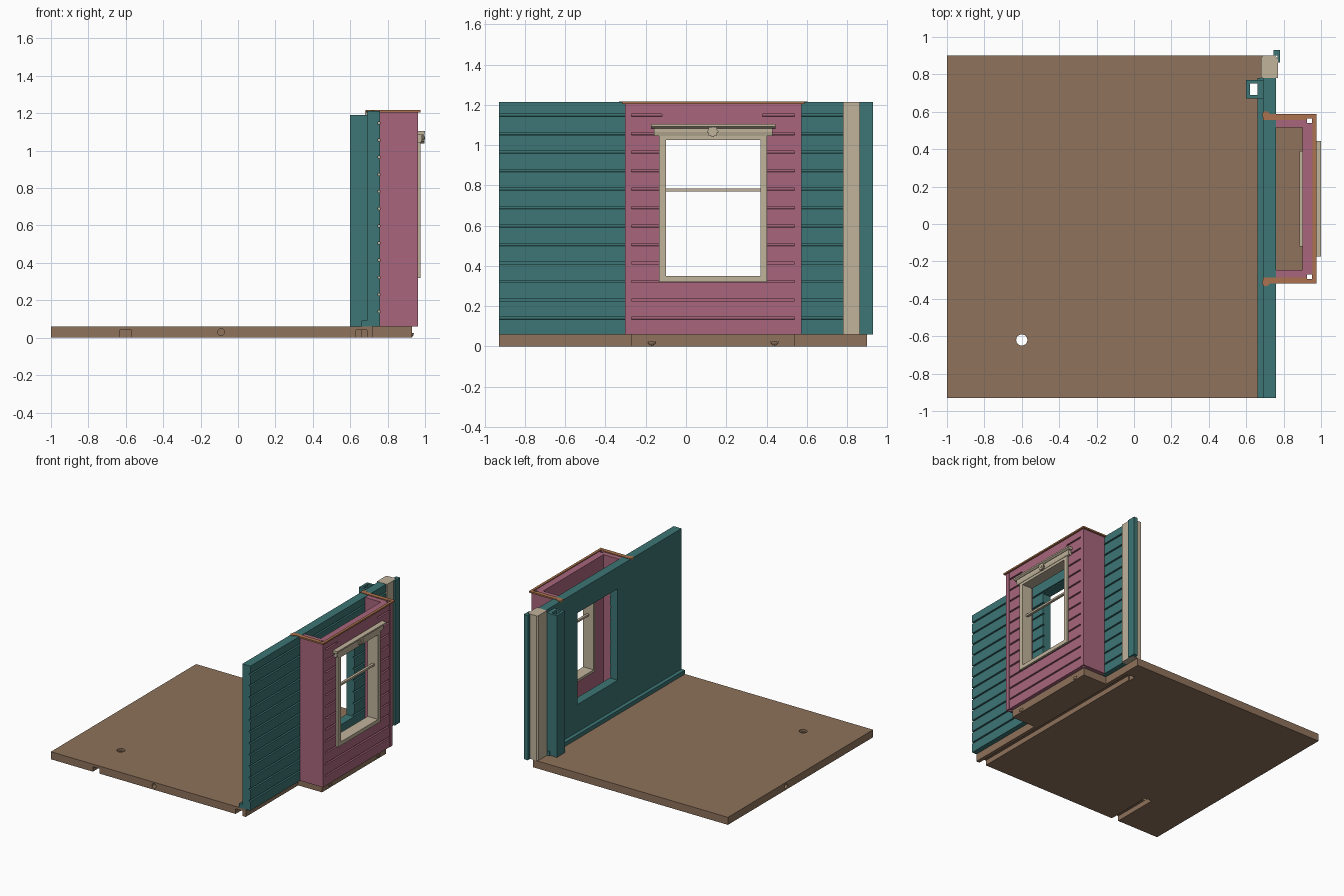
import bpy, bmesh, math
from mathutils import Matrix, Vector

if "Cube" in bpy.data.objects:
    bpy.data.objects.remove(bpy.data.objects["Cube"])


def material(name, rgb):
    m = bpy.data.materials.new(name)
    lin = [(c / 255 / 12.92 if c < 10 else ((c / 255 + 0.055) / 1.055) ** 2.4) for c in rgb]
    m.diffuse_color = (*lin, 1)
    m.use_nodes = True
    m.node_tree.nodes["Principled BSDF"].inputs["Base Color"].default_value = m.diffuse_color
    return m


BROWN = material("floor brown", (142, 114, 91))
TEAL = material("teal paint", (61, 117, 117))
PINK = material("rose paint", (168, 102, 124))
BEIGE = material("cream trim", (192, 179, 155))
ORANGE = material("copper brown", (172, 114, 78))


def finish(name, bm, mat):
    bmesh.ops.recalc_face_normals(bm, faces=bm.faces)
    me = bpy.data.meshes.new(name)
    bm.to_mesh(me)
    bm.free()
    ob = bpy.data.objects.new(name, me)
    bpy.context.collection.objects.link(ob)
    if mat:
        me.materials.append(mat)
    return ob


def add_box(bm, x0, x1, y0, y1, z0, z1):
    mat = Matrix.Translation(((x0 + x1) / 2, (y0 + y1) / 2, (z0 + z1) / 2)) @ \
        Matrix.Diagonal((x1 - x0, y1 - y0, z1 - z0, 1))
    bmesh.ops.create_cube(bm, size=1, matrix=mat)


def boxes(name, mat, *dims):
    bm = bmesh.new()
    for d in dims:
        add_box(bm, *d)
    return finish(name, bm, mat)


def cylinder(name, mat, center, r, length, axis, n=24):
    bm = bmesh.new()
    rot = Vector((0, 0, 1)).rotation_difference(Vector(axis)).to_matrix().to_4x4()
    bmesh.ops.create_cone(bm, cap_ends=True, segments=n, radius1=r, radius2=r,
                          depth=length, matrix=Matrix.Translation(center) @ rot)
    return finish(name, bm, mat)


def prism(name, mat, pts, axis, a, b):
    """Extrude a closed profile: axis 'y' takes (x, z) points, 'z' takes (x, y)."""
    bm = bmesh.new()
    vs = [bm.verts.new((p, a, q) if axis == 'y' else (p, q, a)) for p, q in pts]
    f = bm.faces.new(vs)
    ext = bmesh.ops.extrude_face_region(bm, geom=[f])
    d = (0, b - a, 0) if axis == 'y' else (0, 0, b - a)
    bmesh.ops.translate(bm, vec=d, verts=[v for v in ext['geom'] if isinstance(v, bmesh.types.BMVert)])
    return finish(name, bm, mat)


def cut(ob, *cutters):
    for c in cutters:
        m = ob.modifiers.new("cut", 'BOOLEAN')
        m.operation, m.solver, m.object = 'DIFFERENCE', 'EXACT', c
        c.hide_render = True
        c.hide_viewport = True


def siding(x_in, x_out, z0, z1):
    """Wall section with a groove under every board on the outer face."""
    pts = [(x_in, z0), (x_out, z0)]
    for i in range(12):
        z = 0.14 + i * 0.0917
        pts += [(x_out, z - 0.007), (x_out - 0.012, z - 0.005), (x_out - 0.012, z + 0.005), (x_out, z + 0.005)]
    return pts + [(x_out, z1), (x_in, z1)]


# Floor slab with underside channels, peg holes and post socket
floor = boxes("floor", BROWN, (-1, 0.72, -0.93, 0.9, 0, 0.06))
cut(floor,
    boxes("long_channel_cutter", None, (0.63, 0.69, -1, 0.74, -0.1, 0.04)),
    boxes("short_channel_cutter", None, (-0.63, -0.57, -1, -0.55, -0.1, 0.04)),
    boxes("socket_cutter", None, (0.62, 0.66, 0.69, 0.75, -0.1, 0.1)),
    cylinder("floor_hole_cutter", None, (-0.6, -0.62, 0), 0.03, 0.3, (0, 0, 1)),
    cylinder("front_hole_cutter", None, (-0.09, -0.93, 0.03), 0.018, 0.1, (0, 1, 0)),
    cylinder("side_hole_cutter", None, (-1, 0.17, 0.03), 0.018, 0.1, (1, 0, 0)))

# Bay floor with two small pegs
boxes("bay_floor", BROWN, (0.72, 0.93, -0.27, 0.54, 0, 0.06))
for y in (-0.17, 0.44):
    bm = bmesh.new()
    bmesh.ops.create_uvsphere(bm, u_segments=12, v_segments=6, radius=0.02,
                              matrix=Matrix.Translation((0.93, y, 0.025)) @ Matrix.Diagonal((0.5, 1, 1, 1)))
    bmesh.ops.bisect_plane(bm, geom=bm.verts[:] + bm.edges[:] + bm.faces[:],
                           plane_co=(0, 0, 0.025), plane_no=(0, 0, 1), clear_outer=True)
    bmesh.ops.holes_fill(bm, edges=bm.edges)
    finish("bay_peg", bm, BROWN)

# Main wall with grooved siding and an inner opening
wall = prism("main_wall", TEAL, siding(0.69, 0.76, 0.06, 1.213), 'y', -0.93, 0.78)
cut(wall, boxes("wall_opening_cutter", None, (0.5, 0.85, -0.125, 0.38, 0.31, 1.04)))
boxes("baseboard", TEAL, (0.66, 0.69, -0.93, 0.78, 0.06, 0.092))

# Hollow inner post
post = boxes("inner_post", TEAL, (0.60, 0.69, 0.67, 0.77, 0.06, 1.19))
cut(post, boxes("post_core_cutter", None, (0.62, 0.66, 0.69, 0.75, 0, 1.3)))

# Cream corner post and the return strip behind it
prism("corner_post", BEIGE, [(0.68, 0.78), (0.77, 0.78), (0.77, 0.88), (0.755, 0.9),
                             (0.69, 0.9), (0.68, 0.89)], 'z', 0.06, 1.215)
prism("corner_strip", TEAL, [(0.766, 0.863), (0.78, 0.863), (0.78, 0.93), (0.745, 0.93),
                             (0.745, 0.902), (0.766, 0.902)], 'z', 0.06, 1.215)

# Bay front wall with siding and window opening
bay = prism("bay_front", PINK, siding(0.90, 0.96, 0.06, 1.21), 'y', -0.27, 0.54)
cut(bay, boxes("bay_opening_cutter", None, (0.85, 1.1, -0.12, 0.39, 0.33, 1.04)))
boxes("bay_header_plate", PINK, (0.945, 0.963, -0.12, 0.38, 1.115, 1.195))

# Bay side walls and hollow corner skins, mirrored about the bay centre
MID = 0.135
for s in (-1, 1):
    def side(x0, x1, a, b, z0=0.06, z1=1.21):
        ya, yb = sorted((MID + s * a, MID + s * b))
        return (x0, x1, ya, yb, z0, z1)
    boxes("bay_side", PINK, side(0.76, 0.925, 0.38, 0.438))
    boxes("bay_corner", PINK, side(0.925, 0.962, 0.428, 0.438), side(0.953, 0.962, 0.405, 0.428))
    # Copper cap along each side, ringed around the corner hole
    boxes("side_cap", ORANGE, side(0.69, 0.925, 0.42, 0.453, 1.205, 1.217),
          side(0.925, 0.975, 0.428, 0.453, 1.205, 1.217))
    cylinder("cap_knob", ORANGE, (0.705, MID + s * 0.448, 1.211), 0.02, 0.012, (0, 0, 1), 16)
boxes("front_cap", ORANGE, (0.955, 0.975, -0.295, 0.565, 1.205, 1.217))

# Cream window frame: reveal and outer casing
def frame(name, x0, x1, y0, y1, z0, z1):
    a, b, c, d = -0.10, 0.37, 0.35, 1.025
    boxes(name, BEIGE, (x0, x1, y0, a, z0, z1), (x0, x1, b, y1, z0, z1),
          (x0, x1, a, b, z0, c), (x0, x1, a, b, d, z1))


frame("window_reveal", 0.885, 0.965, -0.12, 0.39, 0.33, 1.04)
frame("window_casing", 0.96, 0.977, -0.135, 0.402, 0.32, 1.06)
boxes("window_bar", BEIGE, (0.925, 0.945, -0.10, 0.37, 0.77, 0.785))

# Hood moulding with a stepped profile, and a petalled rosette
prism("window_hood", BEIGE, [(0.955, 1.045), (0.98, 1.045), (0.985, 1.065), (0.985, 1.085), (0.955, 1.085)],
      'y', -0.158, 0.43)
prism("hood_crown", BEIGE, [(0.955, 1.083), (0.988, 1.083), (1.0, 1.092), (1.0, 1.104), (0.955, 1.104)],
      'y', -0.175, 0.445)
cylinder("rosette_base", BEIGE, (0.985, 0.133, 1.067), 0.02, 0.02, (1, 0, 0))
cylinder("rosette_centre", BEIGE, (0.99, 0.133, 1.067), 0.008, 0.02, (1, 0, 0), 12)
for i in range(8):
    t = i * math.tau / 8
    cylinder("rosette_petal", BEIGE, (0.987, 0.133 + 0.02 * math.cos(t), 1.067 + 0.02 * math.sin(t)),
             0.008, 0.02, (1, 0, 0), 10)
